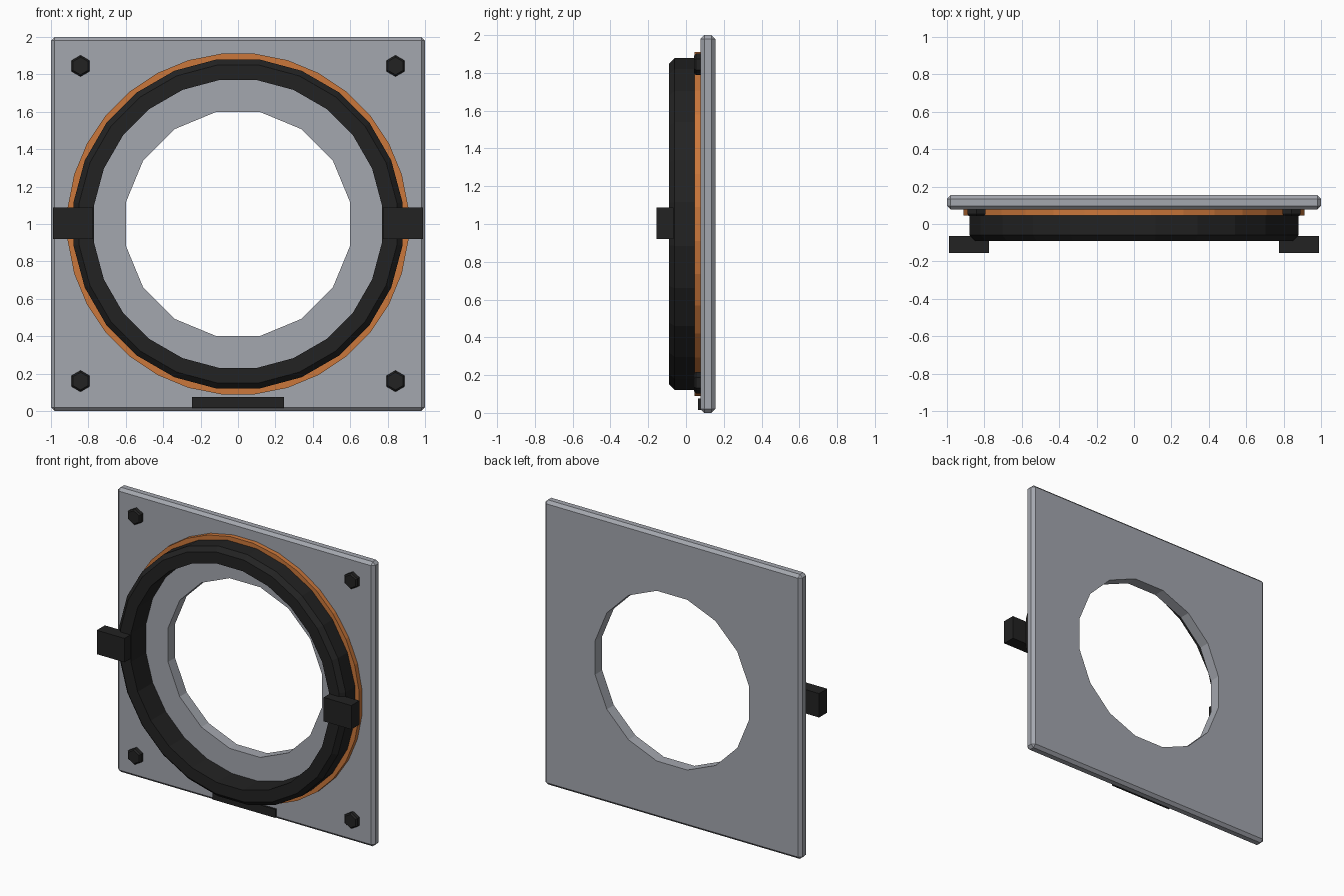
import bpy, bmesh
from math import cos, sin, pi
from mathutils import Matrix

cube = bpy.data.objects.get("Cube")
if cube:
    bpy.data.objects.remove(cube, do_unlink=True)


def material(name, rgb):
    m = bpy.data.materials.new(name)
    m.use_nodes = True
    m.diffuse_color = (*rgb, 1)
    m.node_tree.nodes["Principled BSDF"].inputs["Base Color"].default_value = (*rgb, 1)
    return m


grey = material("grey metal", (0.37, 0.385, 0.425))
black = material("black rubber", (0.016, 0.016, 0.016))
orange = material("orange seal", (0.60, 0.185, 0.043))


def finish(name, bm, mat):
    bmesh.ops.recalc_face_normals(bm, faces=bm.faces)
    mesh = bpy.data.meshes.new(name)
    bm.to_mesh(mesh)
    bm.free()
    mesh.materials.append(mat)
    ob = bpy.data.objects.new(name, mesh)
    bpy.context.collection.objects.link(ob)
    return ob


def box(name, x, y, z, mat, bevel=0):
    """Box spanning the (min, max) pairs, with optional chamfered edges."""
    bm = bmesh.new()
    spans = (x, y, z)
    centre = Matrix.Translation([(a + b) / 2 for a, b in spans])
    size = Matrix.Diagonal([b - a for a, b in spans] + [1])
    bmesh.ops.create_cube(bm, size=1, matrix=centre @ size)
    if bevel:
        bmesh.ops.bevel(bm, geom=bm.edges[:], offset=bevel, segments=1, affect='EDGES')
    return finish(name, bm, mat)


def lathe(name, profile, sides, mat, x=0, z=1, hollow=True):
    """Turn (radius, y) points around the y axis; solid shapes get end caps."""
    bm = bmesh.new()
    loops = []
    for r, y in profile:
        angles = [(i + 0.5) * 2 * pi / sides for i in range(sides)]
        loops.append([bm.verts.new((x + r * cos(a), y, z + r * sin(a))) for a in angles])
    pairs = list(zip(loops, loops[1:]))
    if hollow:
        pairs.append((loops[-1], loops[0]))
    else:
        bm.faces.new(loops[0])
        bm.faces.new(loops[-1])
    for a, b in pairs:
        for i in range(sides):
            j = (i + 1) % sides
            bm.faces.new((a[i], a[j], b[j], b[i]))
    return finish(name, bm, mat)


# Chamfered square plate with a sixteen-sided opening
plate = box("mounting_plate", (-1, 1), (0.077, 0.155), (0, 2), grey, 0.02)
cutter = lathe("opening_cutter", [(0.61, -0.5), (0.61, 0.5)], 16, grey, hollow=False)
cutter.hide_render = True
cut = plate.modifiers.new("opening", 'BOOLEAN')
cut.operation = 'DIFFERENCE'
cut.solver = 'EXACT'
cut.object = cutter
bpy.context.view_layer.objects.active = plate
bpy.ops.object.modifier_apply(modifier=cut.name)
bpy.data.objects.remove(cutter, do_unlink=True)

# Collar with chamfered front rim, and the seal around its base
lathe("collar_ring", [(0.776, -0.09), (0.857, -0.09), (0.887, -0.06),
                      (0.887, 0.152), (0.776, 0.152)], 24, black)
lathe("seal_ring", [(0.85, 0.045), (0.915, 0.045), (0.915, 0.09), (0.85, 0.09)], 32, orange)

# Side lugs and corner bolts
for side, s in (("left", 1), ("right", -1)):
    box(side + "_lug", sorted((s * 0.775, s * 0.99)), (-0.155, -0.065), (0.92, 1.088), black)
    for level, z in (("upper", 1.845), ("lower", 0.16)):
        lathe(f"{level}_{side}_bolt", [(0.047, 0.043), (0.057, 0.053), (0.057, 0.09)],
              6, black, s * 0.842, z, hollow=False)

# Blank label strip at the bottom edge
box("label_strip", (-0.245, 0.245), (0.064, 0.08), (0.015, 0.075), black)
